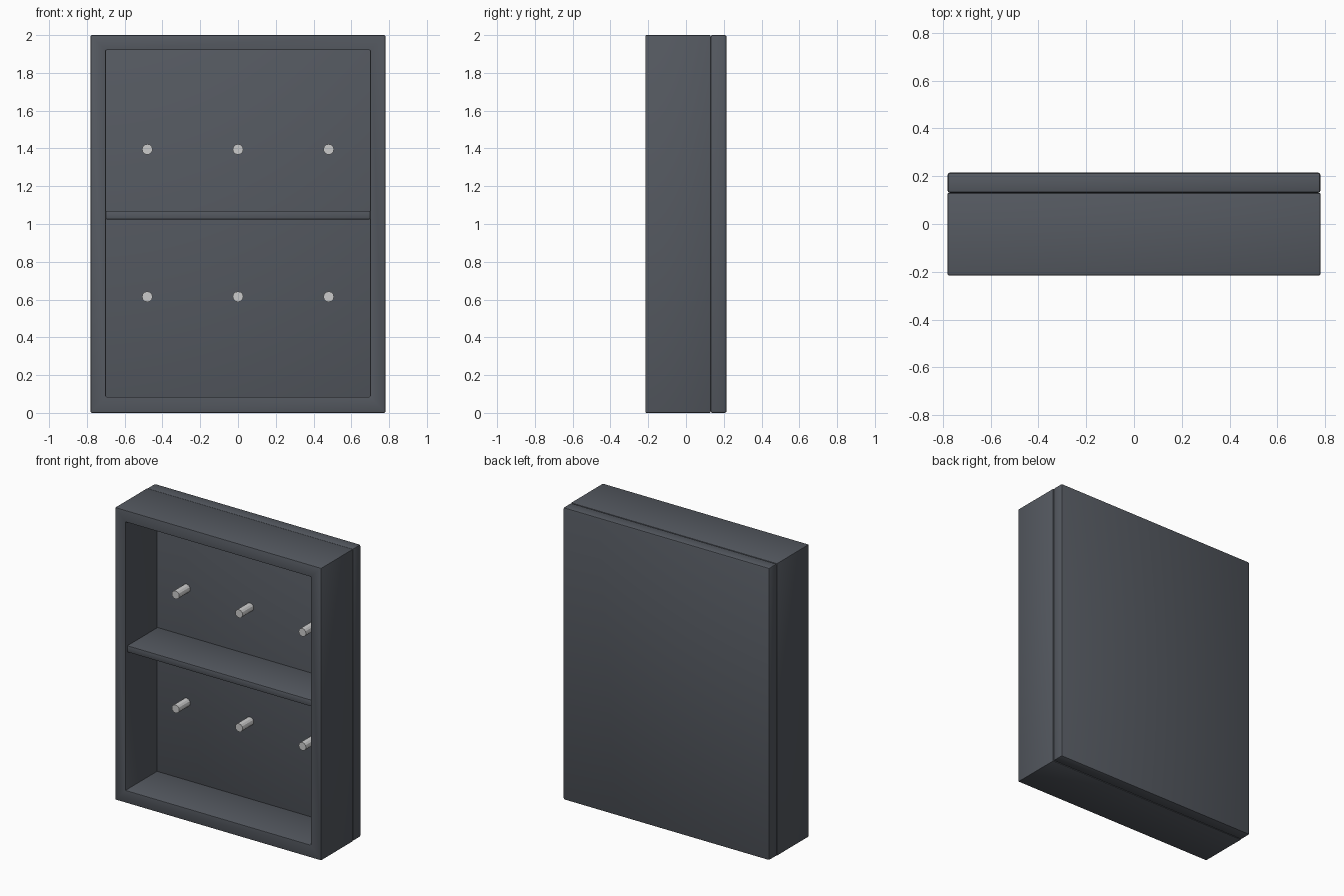
import bpy, math

if "Cube" in bpy.data.objects:
    bpy.data.objects.remove(bpy.data.objects["Cube"])

W, H = 0.78, 2.0            # half width, height
FRONT, JOINT, BACK = -0.215, 0.13, 0.215
IN_X, IN_Z0, IN_Z1 = 0.70, 0.085, 1.92   # opening

dark = bpy.data.materials.new("dark_grey")
dark.diffuse_color = (0.09, 0.1, 0.118, 1)
dark.use_nodes = True
dark.node_tree.nodes["Principled BSDF"].inputs["Base Color"].default_value = dark.diffuse_color


def finish(obj, bevel, segments=2):
    obj.data.materials.append(dark)
    mod = obj.modifiers.new("edge_rounding", "BEVEL")
    mod.width, mod.segments = bevel, segments
    mod.limit_method = 'ANGLE'
    bpy.ops.object.select_all(action='DESELECT')
    obj.select_set(True)
    bpy.context.view_layer.objects.active = obj
    bpy.ops.object.modifier_apply(modifier=mod.name)
    bpy.ops.object.shade_smooth_by_angle(angle=math.radians(30))


def box(name, lo, hi, bevel):
    bpy.ops.mesh.primitive_cube_add(size=1)
    obj = bpy.context.object
    obj.name = name
    obj.location = [(a + b) / 2 for a, b in zip(lo, hi)]
    obj.scale = [b - a for a, b in zip(lo, hi)]
    bpy.ops.object.transform_apply(location=True, rotation=False, scale=True)
    finish(obj, bevel)
    return obj


# Frame: rectangular ring extruded front to joint
def corners(x, z0, z1, y):
    return [(-x, y, z0), (x, y, z0), (x, y, z1), (-x, y, z1)]


verts = (corners(W, 0, H, FRONT) + corners(IN_X, IN_Z0, IN_Z1, FRONT)
         + corners(W, 0, H, JOINT) + corners(IN_X, IN_Z0, IN_Z1, JOINT))
faces = []
for i in range(4):
    j = (i + 1) % 4
    faces += [(i, j, 4 + j, 4 + i),               # front
              (8 + j, 8 + i, 12 + i, 12 + j),     # rear
              (j, i, 8 + i, 8 + j),               # outside
              (4 + i, 4 + j, 12 + j, 12 + i)]     # inside
mesh = bpy.data.meshes.new("frame")
mesh.from_pydata(verts, [], faces)
frame = bpy.data.objects.new("frame", mesh)
bpy.context.collection.objects.link(frame)
finish(frame, 0.005)

# Back panel and middle shelf
box("back_panel", (-W, JOINT, 0), (W, BACK, H), 0.01)
box("shelf", (-IN_X, -0.2, 1.025), (IN_X, JOINT, 1.07), 0.005)

# Pegs: two rows of three, sticking forward from the back panel
for row, z in (("upper", 1.395), ("lower", 0.615)):
    for side, x in (("left", -0.48), ("middle", 0), ("right", 0.48)):
        bpy.ops.mesh.primitive_cylinder_add(
            vertices=12, radius=0.028, depth=0.13,
            location=(x, 0.075, z), rotation=(math.pi / 2, 0, 0))
        bpy.context.object.name = f"peg_{row}_{side}"
